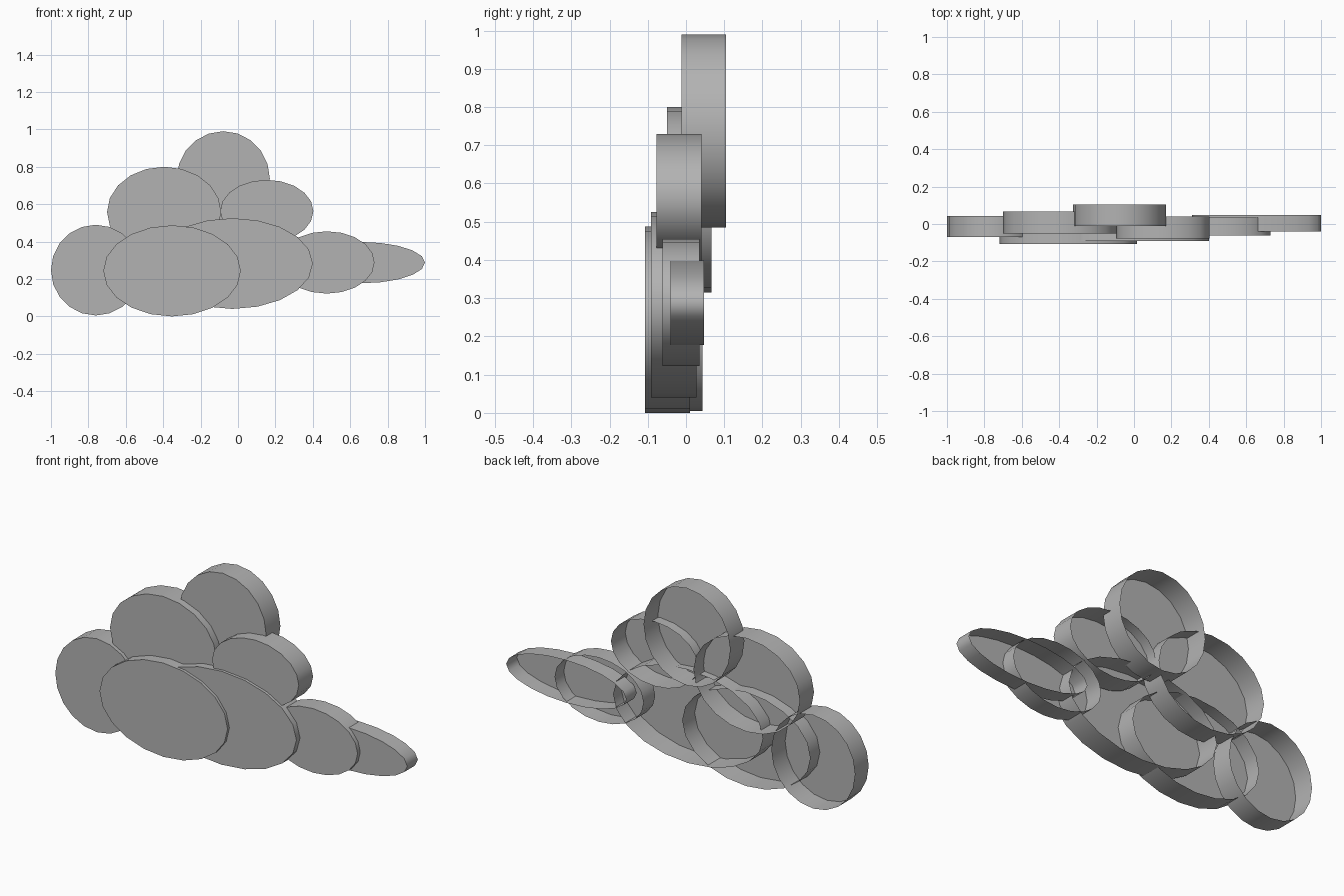
import bpy
import bmesh
import math
from mathutils import Matrix

cube = bpy.data.objects.get("Cube")
if cube:
    bpy.data.objects.remove(cube, do_unlink=True)

grey = bpy.data.materials.new("cloud_grey")
grey.use_nodes = True
COLOUR = (0.45, 0.45, 0.45, 1)
grey.diffuse_color = COLOUR
grey.node_tree.nodes["Principled BSDF"].inputs["Base Color"].default_value = COLOUR


def add_puff(name, left, right, bottom, top, front, back):
    """Elliptical disc with a front face and a rim, open at the back."""
    bm = bmesh.new()
    bmesh.ops.create_cone(bm, cap_ends=True, segments=20,
                          radius1=1, radius2=1, depth=1)
    bm.transform(Matrix.Rotation(math.pi / 2, 4, "X"))
    bm.normal_update()
    rear = [f for f in bm.faces if f.normal.y > 0.9]
    bmesh.ops.delete(bm, geom=rear, context="FACES_ONLY")
    centre = ((left + right) / 2, (front + back) / 2, (bottom + top) / 2)
    size = ((right - left) / 2, back - front, (top - bottom) / 2)
    bm.transform(Matrix.Translation(centre) @ Matrix.Diagonal((*size, 1)))
    mesh = bpy.data.meshes.new(name)
    bm.to_mesh(mesh)
    bm.free()
    mesh.materials.append(grey)
    puff = bpy.data.objects.new(name, mesh)
    bpy.context.collection.objects.link(puff)
    # Smooth rim, crisp front edge
    bpy.ops.object.select_all(action="DESELECT")
    puff.select_set(True)
    bpy.context.view_layer.objects.active = puff
    bpy.ops.object.shade_smooth_by_angle(angle=math.radians(65))


# Cloud puffs: left, right, bottom, top, front, back
add_puff("side_puff", -1.0, -0.52, 0.005, 0.49, -0.07, 0.043)
add_puff("front_puff", -0.72, 0.015, 0.0, 0.487, -0.107, 0.01)
add_puff("middle_puff", -0.46, 0.40, 0.04, 0.525, -0.092, 0.027)
add_puff("upper_side_puff", -0.70, -0.09, 0.315, 0.80, -0.05, 0.067)
add_puff("top_puff", -0.327, 0.17, 0.485, 0.99, -0.012, 0.105)
add_puff("upper_tail_puff", -0.095, 0.403, 0.395, 0.73, -0.077, 0.04)
add_puff("tail_puff", 0.22, 0.73, 0.122, 0.455, -0.062, 0.035)
add_puff("tail_tip", 0.31, 1.0, 0.177, 0.398, -0.04, 0.047)
